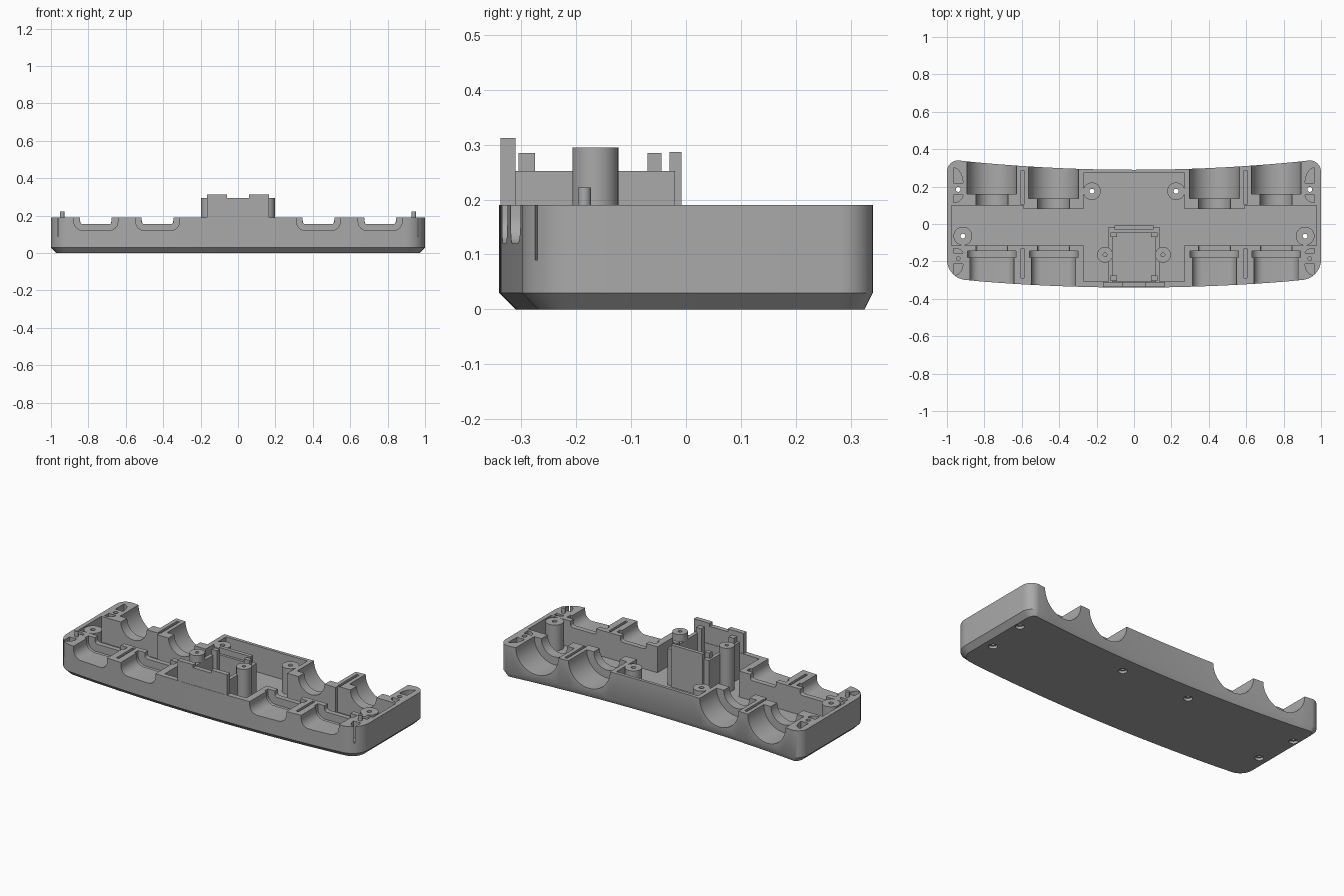
import bpy, bmesh, math
from mathutils import Matrix, Vector

if "Cube" in bpy.data.objects:
    bpy.data.objects.remove(bpy.data.objects["Cube"])

grey = bpy.data.materials.new("plain grey")
grey.use_nodes = True
grey.diffuse_color = (0.4, 0.4, 0.4, 1)
grey.node_tree.nodes["Principled BSDF"].inputs["Base Color"].default_value = (0.4, 0.4, 0.4, 1)

RIM, FLOOR, ABOVE = 0.19, 0.035, 0.4
SIDES = (-1, 1)


def make(name, bm):
    bmesh.ops.recalc_face_normals(bm, faces=bm.faces)
    mesh = bpy.data.meshes.new(name)
    bm.to_mesh(mesh)
    bm.free()
    mesh.materials.append(grey)
    obj = bpy.data.objects.new(name, mesh)
    bpy.context.collection.objects.link(obj)
    return obj


def loft(name, loops):
    """Closed solid through a list of equally long point loops."""
    bm = bmesh.new()
    rings = [[bm.verts.new(p) for p in loop] for loop in loops]
    n = len(rings[0])
    for a, b in zip(rings, rings[1:]):
        for i in range(n):
            j = (i + 1) % n
            bm.faces.new((a[i], a[j], b[j], b[i]))
    bm.faces.new(rings[0])
    bm.faces.new(rings[-1])
    return make(name, bm)


def prism(name, pts, z0, z1):
    return loft(name, [[(x, y, z) for x, y in pts] for z in (z0, z1)])


def channel(name, pts, y0, y1):
    """Profile in x and z, swept along y."""
    return loft(name, [[(x, y, z) for x, z in pts] for y in (y0, y1)])


def box(name, x0, x1, y0, y1, z0, z1):
    return prism(name, [(x0, y0), (x1, y0), (x1, y1), (x0, y1)], z0, z1)


def arc(cx, cy, rx, ry, start, end, n=10):
    angles = [math.radians(start + (end - start) * i / n) for i in range(n + 1)]
    return [(cx + rx * math.cos(a), cy + ry * math.sin(a)) for a in angles]


def disc(name, x, y, r, z0, z1):
    return prism(name, arc(x, y, r, r, 0, 348.75, 31), z0, z1)


def cut(obj, cutter):
    cutter.hide_render = True
    mod = obj.modifiers.new("cut", 'BOOLEAN')
    mod.operation, mod.solver, mod.object = 'DIFFERENCE', 'EXACT', cutter
    bpy.context.view_layer.objects.active = obj
    bpy.ops.object.modifier_apply(modifier=mod.name)
    bpy.data.objects.remove(cutter)


def smooth(obj):
    bpy.ops.object.select_all(action='DESELECT')
    obj.select_set(True)
    bpy.context.view_layer.objects.active = obj
    bpy.ops.object.shade_smooth_by_angle(angle=math.radians(30))


def outline(d):
    """Curved tray outline, drawn in by d."""
    steps = [i / 12 for i in range(-11, 12)]
    front = [(0.89 * t, -0.34 + 0.049 * (0.89 * t) ** 2 + d) for t in steps]
    back = [(-0.94 * t, 0.29 + 0.056 * (0.94 * t) ** 2 - d / 2) for t in steps]
    return (front + arc(0.89, -0.19, 0.11 - d, 0.11 - d, -90, 0)
            + arc(0.94, 0.28, 0.06 - d, 0.06 - d / 2, 0, 90) + back
            + arc(-0.94, 0.28, 0.06 - d, 0.06 - d / 2, 90, 180)
            + arc(-0.89, -0.19, 0.11 - d, 0.11 - d, 180, 270))


# Tray with a chamfered underside
levels = ((0.03, 0), (0, 0.03), (0, RIM))
tray = loft("tray", [[(x, y, z) for x, y in outline(d)] for d, z in levels])

# Open middle, leaving solid blocks for the cradles
half = [(0.27, -0.307), (0.27, -0.115), (0.975, -0.115), (0.975, 0.1), (0.59, 0.1),
        (0.59, 0.08), (0.27, 0.08), (0.27, 0.272)]
cut(tray, prism("middle_cutter", half + [(-x, y) for x, y in reversed(half)], FLOOR, ABOVE))


def trough(x, w, bottom, r):
    """Flat-bottomed channel profile with rounded lower corners."""
    return ([(x - w, ABOVE)] + arc(x - w + r, bottom + r, r, r, 180, 270, 6)
            + arc(x + w - r, bottom + r, r, r, 270, 360, 6) + [(x + w, ABOVE)])


def half_round(x, r):
    return [(x - r, ABOVE)] + arc(x, RIM, r, r, 180, 360, 24) + [(x + r, ABOVE)]


for s in SIDES:
    # Round cradles at the back, each with a narrower inner neck
    for x, step, inner in ((0.76, 0.16, 0.07), (0.43, 0.135, 0.05)):
        cut(tray, channel("back_cradle_cutter", half_round(s * x, 0.133), step, 0.5))
        cut(tray, channel("back_neck_cutter", half_round(s * x, 0.086), inner, step + 0.01))
        # Flat cradles at the front, with a flange groove and neck
        cut(tray, channel("front_cradle_cutter", trough(s * x, 0.118, 0.12, 0.05), -0.5, -0.17))
        cut(tray, channel("front_flange_cutter", trough(s * x, 0.13, 0.11, 0.05), -0.178, -0.145))
        cut(tray, channel("front_neck_cutter", trough(s * x, 0.085, 0.155, 0.015), -0.15, -0.1))
    # Slits between neighbouring cradles
    for y0, y1 in ((-0.29, -0.13), (0.105, 0.285)):
        cut(tray, box("slit_cutter", s * 0.595 - 0.008, s * 0.595 + 0.008, y0, y1, 0.08, ABOVE))
    # Curved weight-saving pockets in the corners
    for cy, ry in ((0.22, 0.08), (0.155, -0.04), (-0.155, 0.025), (-0.215, -0.06)):
        pts = arc(s * 0.965, cy, -s * 0.05, ry, 0, 90) + [(s * 0.965, cy)]
        cut(tray, prism("pocket_cutter", pts, 0.09, ABOVE))
    # Screw holes with counterbores underneath
    for x, y in ((0.94, 0.185), (0.225, 0.175), (0.915, -0.065)):
        cut(tray, disc("hole_cutter", s * x, y, 0.013, -0.1, ABOVE))
        cut(tray, disc("counterbore_cutter", s * x, y, 0.024, -0.1, 0.015))
smooth(tray)


def post(name, x, y, r, hole, z0, z1, drill):
    obj = disc(name, x, y, r, z0, z1)
    cut(obj, disc("drill_cutter", x, y, hole, drill, ABOVE))
    smooth(obj)


# Posts, pegs and central bay
for s, side in zip(SIDES, ("right", "left")):
    post(side + "_end_post", s * 0.915, -0.065, 0.05, 0.013, FLOOR - 0.005, RIM, -0.1)
    post(side + "_back_post", s * 0.225, 0.175, 0.047, 0.013, FLOOR - 0.005, RIM, -0.1)
    post(side + "_tall_post", s * 0.155, -0.165, 0.042, 0.01, FLOOR - 0.005, 0.295, 0.15)
    smooth(disc(side + "_peg", s * 0.94, -0.185, 0.012, 0.08, 0.222))
    xs = sorted((s * 0.116, s * 0.138))
    wall = box(side + "_bay_wall", *xs, -0.315, -0.02, FLOOR - 0.005, 0.252)
    cut(wall, disc("post_clearance_cutter", s * 0.155, -0.165, 0.041, 0, ABOVE))
    nub = sorted((s * 0.09, s * 0.125))
    box(side + "_front_nub", *nub, -0.305, -0.275, FLOOR - 0.005, 0.285)
    box(side + "_back_nub", *nub, -0.07, -0.045, FLOOR - 0.005, 0.285)
    tab = sorted((s * 0.06, s * 0.165))
    box(side + "_front_tab", *tab, -0.338, -0.31, 0.1, 0.312)
box("bay_front_wall", -0.06, 0.06, -0.338, -0.31, 0.1, 0.294)
box("bay_back_wall", -0.138, 0.138, -0.045, -0.02, FLOOR - 0.005, 0.252)
box("bay_back_lip", -0.105, 0.105, -0.03, -0.008, FLOOR - 0.005, 0.287)
